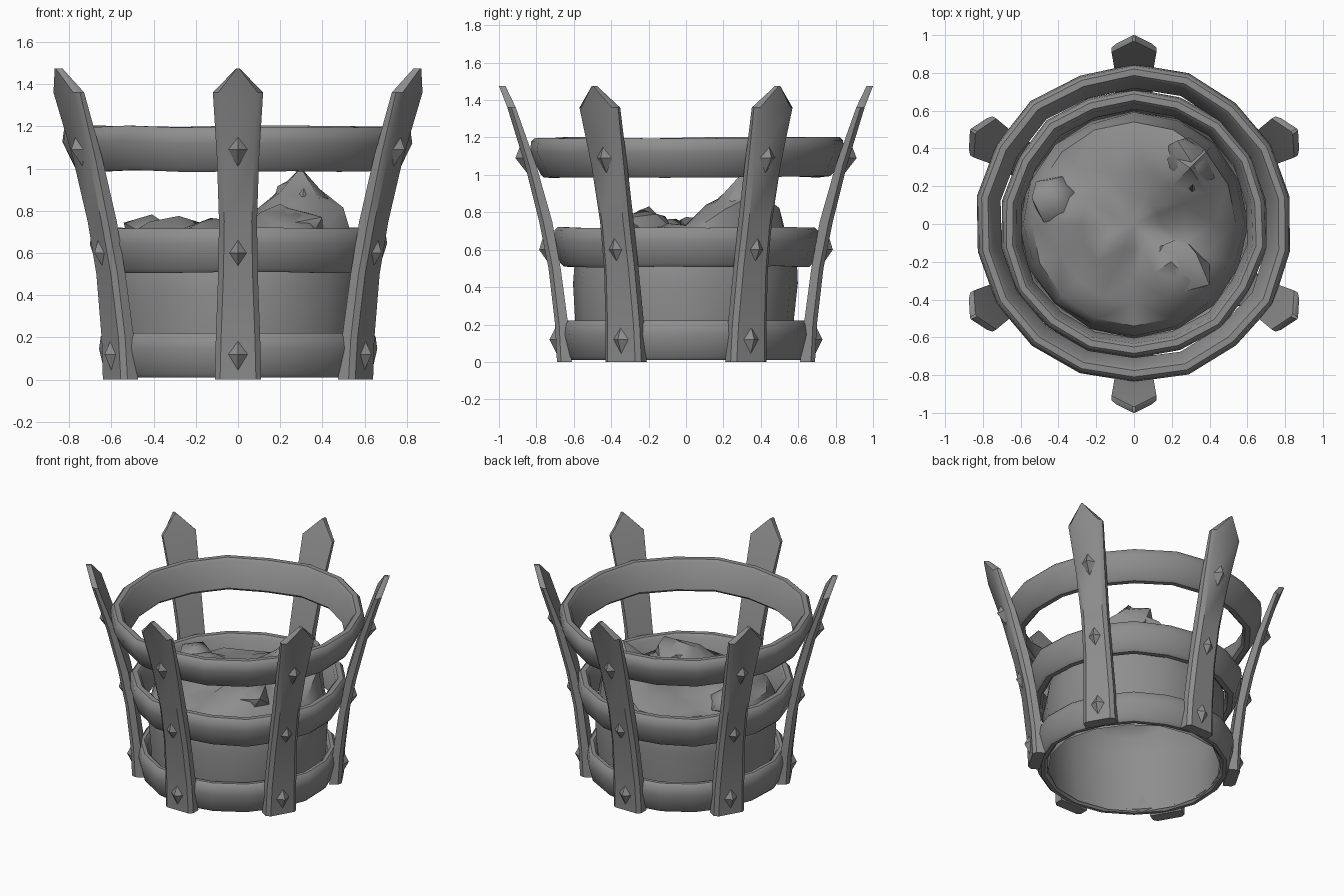
import bpy, bmesh, math, random
from mathutils import Vector, Matrix

random.seed(4)
cube = bpy.data.objects.get("Cube")
if cube:
    bpy.data.objects.remove(cube, do_unlink=True)

iron = bpy.data.materials.new("worn_grey")
iron.use_nodes = True
GREY = (0.27, 0.27, 0.27, 1)
iron.diffuse_color = GREY
iron.node_tree.nodes["Principled BSDF"].inputs["Base Color"].default_value = GREY


def finish(name, bm, angle):
    bmesh.ops.recalc_face_normals(bm, faces=bm.faces)
    mesh = bpy.data.meshes.new(name)
    bm.to_mesh(mesh)
    bm.free()
    mesh.materials.append(iron)
    obj = bpy.data.objects.new(name, mesh)
    bpy.context.collection.objects.link(obj)
    bpy.ops.object.select_all(action='DESELECT')
    obj.select_set(True)
    bpy.context.view_layer.objects.active = obj
    bpy.ops.object.shade_smooth_by_angle(angle=math.radians(angle))
    return obj


def bridge(bm, a, b):
    for i in range(len(a)):
        j = (i + 1) % len(a)
        bm.faces.new((a[i], a[j], b[j], b[i]))


def polar(r, angle, z):
    return Vector((r * math.cos(angle), r * math.sin(angle), z))


# Upright slats: sections of height, outer radius, inner radius, half width
SECTIONS = [(0.0, .69, .61, .11), (.2, .70, .63, .105), (.5, .735, .67, .094),
            (.75, .785, .715, .09), (1.05, .86, .80, .1),
            (1.36, .955, .91, .119), (1.475, 1.0, .965, .008)]


def make_slat(name, angle):
    bm = bmesh.new()
    loops = []
    for z, ro, ri, w in SECTIONS:
        chamfer = min(.025, w * .4)
        pts = [(ri, -w), (ro - .022, -w), (ro, chamfer - w),
               (ro, w - chamfer), (ro - .022, w), (ri, w)]
        loops.append([bm.verts.new((r, t, z)) for r, t in pts])
    for low, high in zip(loops, loops[1:]):
        bridge(bm, low, high)
    bm.faces.new(loops[0])
    bm.faces.new(loops[-1])
    # Low pointed studs where the hoops are fixed
    for z, base, tip in ((.12, .685, .73), (.6, .74, .785), (1.09, .86, .912)):
        lean = .2 * (z > .5)
        ring = [bm.verts.new((base + lean * dz, t, z + dz))
                for t, dz in ((-.06, 0), (0, -.09), (.06, 0), (0, .09))]
        apex = bm.verts.new((tip, 0, z))
        for i in range(4):
            bm.faces.new((ring[i], ring[(i + 1) % 4], apex))
    bmesh.ops.rotate(bm, verts=bm.verts, matrix=Matrix.Rotation(angle, 3, 'Z'))
    finish(name, bm, 40)


for k in range(6):
    make_slat(f"slat_{k + 1}", math.radians(30 + 60 * k))


# Hoops: closed band profiles swept round in eighteen flats
def make_hoop(name, z0, z1, r0, r1, thick):
    bm = bmesh.new()
    c = .018
    profile = [(r0 - thick, z0 + c), (r0 - thick + c, z0), (r0 - c, z0), (r0, z0 + c),
               (r1 + .008, (z0 + z1) / 2 + .03), (r1, z1 - c), (r1 - c, z1),
               (r1 - thick + c, z1), (r1 - thick, z1 - c)]
    loops = []
    for i in range(18):
        a = math.radians(30 + 20 * i)
        dr, dz = random.uniform(-.008, .008), random.uniform(-.006, .004)
        if z0 < .1:
            dz = 0
        loops.append([bm.verts.new(polar(r + dr, a, z + dz)) for r, z in profile])
    for i in range(18):
        bridge(bm, loops[i], loops[(i + 1) % 18])
    finish(name, bm, 40)


make_hoop("lower_hoop", .01, .222, .635, .655, .06)
make_hoop("middle_hoop", .51, .72, .675, .705, .07)
make_hoop("upper_hoop", .99, 1.2, .785, .835, .07)

# Heaped fuel: an open-bottomed shell with a lumpy crown
PEAKS = [(.3, .3, 1.0, .85), (.2, -.25, .865, .8), (-.32, .05, .83, .75),
         (.4, .42, .9, 1.0), (-.12, -.1, .78, .45)]


def heap_height(x, y):
    ground = .70 - .15 * (x * x + y * y)
    if y < -.4:
        ground -= .25 * (-.4 - y)
    return max([ground] + [h - s * math.hypot(x - px, y - py) for px, py, h, s in PEAKS])


bm = bmesh.new()
SEG = 16
rings = []
for r, z in ((.575, .012), (.585, .2), (.6, .42), (.585, .56)):
    rings.append([bm.verts.new(polar(r + random.uniform(-.012, .008),
                                     math.tau * i / SEG, z)) for i in range(SEG)])
for r in (.54, .42, .28, .14):
    ring = []
    for i in range(SEG):
        p = polar(r, math.tau * i / SEG, 0)
        p.z = heap_height(p.x, p.y) + random.uniform(-.012, .012)
        ring.append(bm.verts.new(p))
    rings.append(ring)
for low, high in zip(rings, rings[1:]):
    bridge(bm, low, high)
top = bm.verts.new((0, 0, heap_height(0, 0)))
for i in range(SEG):
    bm.faces.new((rings[-1][i], rings[-1][(i + 1) % SEG], top))
bmesh.ops.triangulate(bm, faces=[f for f in bm.faces if f.calc_center_median().z > .55])
finish("fuel_heap", bm, 50)


# Loose chunks resting on the heap
def make_chunk(name, loc, size, turn):
    bm = bmesh.new()
    bmesh.ops.create_icosphere(bm, subdivisions=1, radius=1)
    for v in bm.verts:
        v.co *= random.uniform(.85, 1.1)
    rot = Matrix.Rotation(turn, 4, 'Z') @ Matrix.Rotation(.25, 4, 'X')
    bm.transform(Matrix.Translation(loc) @ rot @ Matrix.Diagonal((*size, 1)))
    finish(name, bm, 45)


make_chunk("left_chunk", (-.42, .12, .68), (.14, .17, .1), .5)
make_chunk("back_chunk", (.3, .32, .84), (.13, .17, .13), .8)
make_chunk("front_chunk", (.24, -.22, .72), (.2, .15, .11), -.5)
